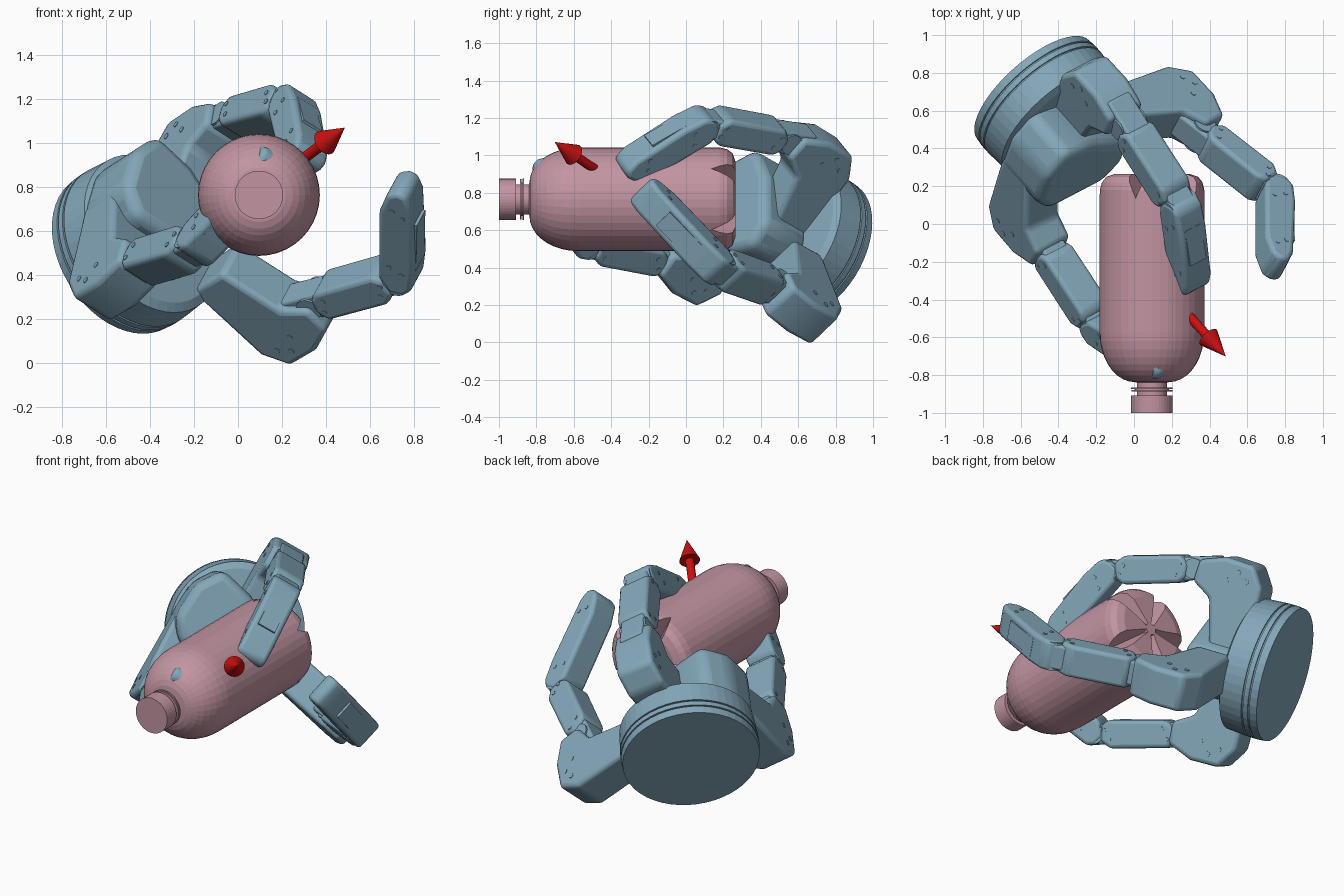
import bpy, bmesh, math
from mathutils import Vector

if "Cube" in bpy.data.objects:
    bpy.data.objects.remove(bpy.data.objects["Cube"])

V = Vector


def material(name, rgb):
    m = bpy.data.materials.new(name)
    m.diffuse_color = (*rgb, 1)
    m.use_nodes = True
    m.node_tree.nodes["Principled BSDF"].inputs["Base Color"].default_value = m.diffuse_color
    return m


BLUE = material("blue_grey", (0.23, 0.39, 0.49))
PINK = material("pink", (0.54, 0.30, 0.36))
RED = material("red", (0.60, 0.005, 0.005))


def finish(name, bm, mat, bevel=0, smooth=False):
    bmesh.ops.recalc_face_normals(bm, faces=bm.faces)
    me = bpy.data.meshes.new(name)
    bm.to_mesh(me)
    bm.free()
    ob = bpy.data.objects.new(name, me)
    bpy.context.collection.objects.link(ob)
    if mat:
        me.materials.append(mat)
    if bevel:
        b = ob.modifiers.new("bevel", 'BEVEL')
        b.width, b.segments, b.limit_method = bevel, 3, 'ANGLE'
        b.angle_limit = math.radians(25)
    if smooth:
        bpy.ops.object.select_all(action='DESELECT')
        ob.select_set(True)
        bpy.context.view_layer.objects.active = ob
        bpy.ops.object.shade_smooth_by_angle(angle=math.radians(25))
    return ob


def lathe(name, profile, origin, axis, seg, mat):
    """Revolve (distance along axis, radius) points around an axis."""
    q = axis.to_track_quat('Z', 'Y')
    bm = bmesh.new()
    rings = []
    for h, r in profile:
        rings.append([bm.verts.new(origin + q @ V((r * math.cos(2 * math.pi * i / seg),
                      r * math.sin(2 * math.pi * i / seg), h))) for i in range(seg)])
    for a, b in zip(rings, rings[1:]):
        for i in range(seg):
            j = (i + 1) % seg
            bm.faces.new((a[i], a[j], b[j], b[i]))
    bm.faces.new(rings[0])
    bm.faces.new(rings[-1])
    bmesh.ops.remove_doubles(bm, verts=bm.verts, dist=1e-5)
    return finish(name, bm, mat)


def prism(name, pts, origin, ax, ay, az, lo, hi, mat, bevel=0):
    """Extrude a 2D outline along az from lo to hi."""
    bm = bmesh.new()
    a, b = [[bm.verts.new(origin + ax * p + ay * q + az * w) for p, q in pts] for w in (lo, hi)]
    n = len(pts)
    bm.faces.new(a)
    bm.faces.new(b)
    for i in range(n):
        bm.faces.new((a[i], a[(i + 1) % n], b[(i + 1) % n], b[i]))
    return finish(name, bm, mat, bevel, bevel > 0)


# hand frame: base centre and approach axis
BASE = V((-0.533, 0.71, 0.498))
F = V((0.61, -0.69, 0.39)).normalized()


def square_to_axis(n):
    n = V(n)
    return (n - F * n.dot(F)).normalized()


N1 = square_to_axis((0.77, 0.40, -0.49))
N2 = square_to_axis((-0.31, -0.72, -0.62))
R1 = F.cross(N1)

# round wrist flange with grooves near the back
lathe("wrist_flange", [(0, .395), (.045, .40), (.045, .39), (.055, .39), (.055, .40), (.085, .40),
                       (.085, .39), (.095, .39), (.095, .40), (.235, .39), (.255, .35)],
      BASE, F, 48, BLUE)

# palm block
prism("palm", [(-.38, -.12), (-.28, -.24), (.10, -.24), (.22, -.12), (.20, .03), (-.06, .20),
               (-.27, .25), (-.37, .10)], BASE, N1, R1, F, .22, .56, BLUE, .05)


def bolt(name, p, n, r=.013):
    lathe(name, [(-.003, r), (.003, r)], p, n, 8, BLUE)


def finger(name, N, off, shift, pts):
    """Finger bending in the plane spanned by the radial direction and F."""
    R = F.cross(N)
    o = BASE + N * off
    # knuckle housing
    prism(name + "_knuckle", [(.26, .22), (.70, .22), (.82, .30), (.825, .48), (.77, .63),
                              (.64, .64), (.57, .52), (.26, .44)],
          o + R * shift, R, F, N, -.115, .115, BLUE, .025)
    p1, p2, p3 = [o + R * r + F * f for r, f in pts]
    for part, a, b in (("link", p1, p2), ("tip", p2, p3)):
        d = (b - a).normalized()
        L = (b - a).length
        s = d.cross(N)
        if part == "link":
            if s.dot(R) < 0:
                s = -s
            side, w = s, .095
            shape = [(.05, -.05), (.03, .02), (.07, .08), (L - .10, .085), (L - .04, .04),
                     (L - .05, -.05), (L - .09, -.08), (.09, -.08)]
            # tongue joining the neighbours
            prism(name + "_tongue", [(-.14, -.07), (-.14, .07), (L + .03, .06), (L + .03, -.055)],
                  a, d, s, N, -.075, .075, BLUE, .015)
        else:
            if s.dot(side) < 0:
                s = -s
            w = .09
            shape = [(-.055, -.03), (-.05, .045), (-.01, .08), (.12, .09), (L - .03, .07),
                     (L + .035, .045), (L + .05, 0), (L + .02, -.05), (L - .10, -.085), (.02, -.08)]
            # raised back plate of the fingertip
            prism(name + "_tip_plate", [(.10, -.055), (.10, .055), (L - .15, .055), (L - .15, -.055)],
                  a, d, N, s, .0, .09, BLUE)
        prism(name + "_" + part, shape, a, d, s, N, -w, w, BLUE, .022)
        for g in (-1, 1):
            for t, h in ((.08, .03), (.11, -.03), (L - .10, .03), (L - .07, -.02)):
                bolt(name + "_bolt", a + d * t + s * h + N * g * w, N)
    # hinge pins
    for p in (p1, p2):
        lathe(name + "_pin", [(-.085, .06), (.085, .06)], p, N, 20, BLUE)
    for g in (-1, 1):
        for r, f in ((.72, .32), (.76, .38), (.70, .44)):
            bolt(name + "_bolt", o + R * (r + shift) + F * f + N * g * .115, N, .015)


finger("side_finger", N2, -.02, .05, [(.70, .62), (.825, 1.118), (.483, 1.53)])
finger("upper_finger", N1, .02, -.255, [(.45, .66), (.296, 1.16), (-.11, 1.383)])
finger("lower_finger", -N1, .255, -.18, [(.52, .58), (.66, 1.09), (.425, 1.585)])

# bottle, revolved about the y direction
BC = V((0.095, 0, 0.765))
dome = [(.575 + .262 * math.sin(t), .09 + .187 * math.cos(t))
        for t in [math.radians(90 * i / 9) for i in range(10)]]
bottle = lathe("bottle_body", [(-.265, .20), (-.25, .245), (-.22, .268), (-.18, .277)]
               + [(-.18 + .755 * i / 8, .277) for i in range(1, 8)] + dome + [(.84, .08)],
               BC, V((0, -1, 0)), 40, PINK)
lathe("bottle_neck", [(.82, .08), (.866, .08), (.866, .11), (.874, .11), (.874, .09), (.88, .09),
                      (.88, .108), (.888, .108), (.888, .08), (.92, .08)],
      BC, V((0, -1, 0)), 40, PINK)
lathe("bottle_cap", [(.908, .11), (1.0, .11)], BC, V((0, -1, 0)), 40, PINK)

# five radial V grooves in the bottle foot
bm = bmesh.new()
for k in range(5):
    a = math.radians(36 + 72 * k)
    d, t, y = V((math.cos(a), 0, math.sin(a))), V((-math.sin(a), 0, math.cos(a))), V((0, 1, 0))
    rings = []
    for rad, bottom, half in ((.035, .225, .022), (.32, .12, .085)):
        rings.append([bm.verts.new(BC + d * rad + y * h + t * w)
                      for h, w in ((bottom, 0), (.30, half), (.30, -half))])
    i, o = rings
    bm.faces.new(i)
    bm.faces.new(o)
    for j in range(3):
        bm.faces.new((i[j], i[(j + 1) % 3], o[(j + 1) % 3], o[j]))
cutter = finish("foot_groove_cutter", bm, None)
cutter.hide_render = True
cutter.hide_set(True)
cut = bottle.modifiers.new("foot_grooves", 'BOOLEAN')
cut.object, cut.operation, cut.solver = cutter, 'DIFFERENCE', 'EXACT'

# direction arrow
TIP = V((0.484, -0.70, 1.07))
D = V((0.60, -0.67, 0.45)).normalized()
lathe("direction_arrow", [(-.36, .025), (-.15, .025), (-.15, .06), (0, .001)], TIP, D, 20, RED)
